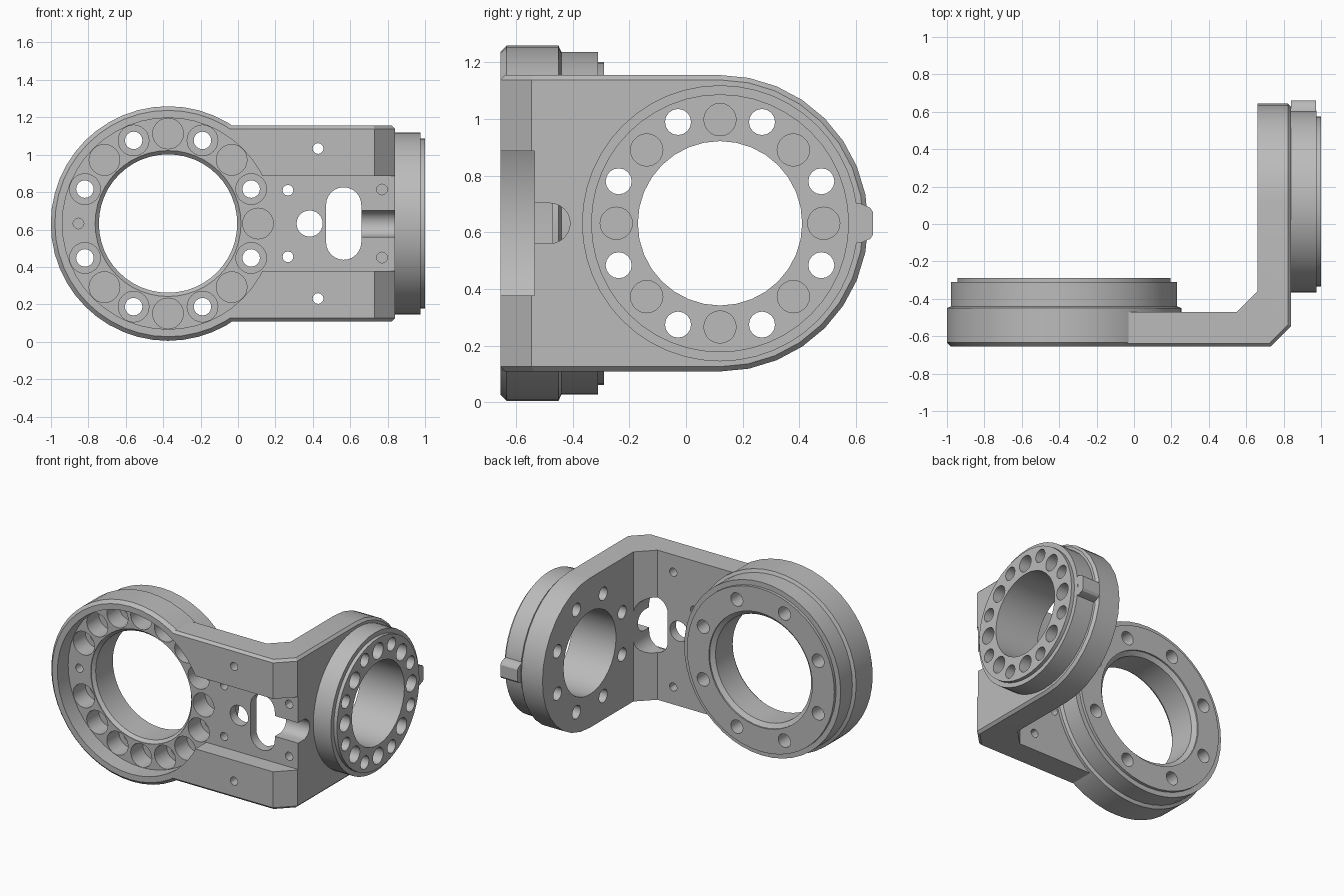
import bpy, bmesh
from math import sin, cos, pi, atan2

old = bpy.data.objects.get("Cube")
if old:
    bpy.data.objects.remove(old, do_unlink=True)

GREY = (0.5, 0.5, 0.5, 1)
metal = bpy.data.materials.new("grey_metal")
metal.use_nodes = True
metal.diffuse_color = GREY
metal.node_tree.nodes["Principled BSDF"].inputs["Base Color"].default_value = GREY

ZC = 0.632            # height of both ring axes
RING = (-0.374, ZC)   # front ring centre in x, z
HUB = (0.12, ZC)      # side hub centre in y, z
FRONT = -0.655
FLOOR = -0.535        # bottom of the front recess


def place(axis, a, b, t):
    return {"X": (t, a, b), "Y": (a, t, b), "Z": (a, b, t)}[axis]


def make(name, loops_list):
    """Closed solids, each from a list of equally long stacked loops."""
    bm = bmesh.new()
    for loops in loops_list:
        rows = [[bm.verts.new(p) for p in loop] for loop in loops]
        n = len(rows[0])
        for low, high in zip(rows, rows[1:]):
            for i in range(n):
                j = (i + 1) % n
                bm.faces.new((low[i], low[j], high[j], high[i]))
        bm.faces.new(rows[0])
        bm.faces.new(rows[-1])
    bmesh.ops.recalc_face_normals(bm, faces=bm.faces)
    mesh = bpy.data.meshes.new(name)
    bm.to_mesh(mesh)
    bm.free()
    mesh.materials.append(metal)
    obj = bpy.data.objects.new(name, mesh)
    bpy.context.collection.objects.link(obj)
    return obj


def lathe(name, axis, centres, profile, n=32):
    """Turn a profile of (radius, position) about an axis at each centre."""
    solids = []
    for cx, cy in centres:
        solids.append([[place(axis, cx + r * cos(2 * pi * i / n), cy + r * sin(2 * pi * i / n), t)
                        for i in range(n)] for r, t in profile])
    return make(name, solids)


def prism(name, axis, points, lo, hi):
    return make(name, [[[place(axis, a, b, t) for a, b in points] for t in (lo, hi)]])


def capsule(a, b, r, n=12):
    """Outline of a slot with round ends at a and b."""
    turn = atan2(b[1] - a[1], b[0] - a[0])
    pts = []
    for (cx, cy), start in ((b, turn - pi / 2), (a, turn + pi / 2)):
        pts += [(cx + r * cos(start + pi * i / n), cy + r * sin(start + pi * i / n))
                for i in range(n + 1)]
    return pts


def circle_points(centre, r, count, offset=0.0):
    return [(centre[0] + r * cos(2 * pi * (i + offset) / count),
             centre[1] + r * sin(2 * pi * (i + offset) / count)) for i in range(count)]


def combine(operation, tool, *targets):
    tool.hide_render = True
    for target in targets:
        mod = target.modifiers.new("combine", "BOOLEAN")
        mod.operation = operation
        mod.solver = "EXACT"
        mod.object = tool
        bpy.context.view_layer.update()
        bpy.context.view_layer.objects.active = target
        bpy.ops.object.modifier_apply(modifier=mod.name)
    bpy.data.objects.remove(tool, do_unlink=True)


def cut(tool, *targets):
    combine("DIFFERENCE", tool, *targets)


# Angled bracket: bent plate with a rounded far end
bend = [(-0.3, FRONT), (0.73, FRONT), (0.84, -0.545), (0.84, 0.8),
        (0.66, 0.8), (0.66, -0.36), (0.55, -0.47), (-0.3, -0.47)]
bracket = prism("bracket", "Z", bend, -0.1, 1.4)
combine("INTERSECT", prism("end_shape", "X", capsule((-2, ZC), HUB, 0.523, 16), -1, 2), bracket)

# Chamfer along the outer rim of the plate
bm = bmesh.new()
bm.from_mesh(bracket.data)
bm.normal_update()


def is_outer(f):
    return f.normal.x > 0.5 or f.normal.y < -0.5


def is_rim(f):
    return abs(f.normal.x) < 0.01 and f.normal.y > -0.1


rim_edges = [e for e in bm.edges if len(e.link_faces) == 2
             and any(map(is_outer, e.link_faces)) and any(map(is_rim, e.link_faces))]
bmesh.ops.bevel(bm, geom=rim_edges, offset=0.017, segments=1, affect="EDGES")
bm.to_mesh(bracket.data)
bm.free()

# Front ring with stepped back
ring = lathe("front_ring", "Y", [RING],
             [(0.605, FRONT), (0.627, FRONT + 0.022), (0.627, -0.45), (0.605, -0.44),
              (0.605, -0.31), (0.57, -0.31), (0.57, -0.29)], 48)
combine("UNION", ring, bracket)

# Front recess, channel and main bore
cut(lathe("recess", "Y", [RING], [(0.565, -0.8), (0.565, FLOOR)], 48), bracket)
channel = [(RING[0], ZC - 0.255), (1.2, ZC - 0.255), (1.2, ZC + 0.255), (RING[0], ZC + 0.255)]
cut(prism("channel", "Y", channel, -0.8, FLOOR), bracket)
cut(lathe("bore", "Y", [RING], [(0.39, -0.8), (0.39, FLOOR + 0.005), (0.37, FLOOR + 0.025),
                                (0.37, -0.32), (0.4, -0.3), (0.4, -0.2)], 48), bracket)

# Ring of pockets, every second one drilled through
pockets = [p for p in circle_points(RING, 0.481, 16) if p[0] > RING[0] - 0.47]
cut(lathe("pockets", "Y", pockets, [(0.082, -0.8), (0.082, -0.4)], 24), bracket)
cut(lathe("ring_holes", "Y", circle_points(RING, 0.481, 8, 0.5), [(0.047, -0.7), (0.047, -0.1)], 16),
    bracket)

# Plate holes, mirrored about the axis
through = [(x, ZC + s * dz) for x, dz in ((0.428, 0.401), (0.267, 0.178)) for s in (1, -1)]
cut(lathe("screw_holes", "Y", through, [(0.029, -0.8), (0.029, -0.2)], 12), bracket)
blind = [(0.77, ZC + 0.182), (0.77, ZC - 0.182), (-0.853, ZC)]
cut(lathe("pin_holes", "Y", blind, [(0.029, -0.8), (0.029, -0.45)], 12), bracket)
cut(lathe("cable_hole", "Y", [(0.383, ZC)], [(0.07, -0.8), (0.07, -0.2)], 24), bracket)

# Long slot and the side notch leading out of it
cut(prism("slot", "Y", capsule((0.565, ZC - 0.1), (0.565, ZC + 0.1), 0.094), -0.8, -0.25), bracket)
cut(prism("notch", "X", capsule((-0.9, ZC), (-0.48, ZC), 0.071), 0.6, 1.2), bracket)

# Side hub on the outer face
hub = lathe("side_hub", "X", [HUB],
            [(0.487, 0.84), (0.487, 0.975), (0.455, 0.975), (0.455, 1.0)], 48)
cut(lathe("hub_bore", "X", [HUB], [(0.29, 0.4), (0.29, 1.2)], 32), hub, bracket)
cut(lathe("hub_pockets", "X", circle_points(HUB, 0.366, 8), [(0.057, 0.87), (0.057, 1.2)], 20), hub)
cut(lathe("hub_holes", "X", circle_points(HUB, 0.387, 8, 0.5), [(0.046, 0.4), (0.046, 1.2)], 16),
    hub, bracket)

# Locating key on the hub edge
key_side = [(0.56, -0.07), (0.615, -0.07), (0.65, -0.055), (0.66, -0.04)]
key_outline = [(y, ZC + z) for y, z in key_side] + [(y, ZC - z) for y, z in reversed(key_side)]
key = prism("locating_key", "X", key_outline, 0.84, 0.974)

# Smooth round walls, sharp edges
for obj in (bracket, hub, key):
    bpy.ops.object.select_all(action="DESELECT")
    obj.select_set(True)
    bpy.context.view_layer.objects.active = obj
    bpy.ops.object.shade_smooth_by_angle()
